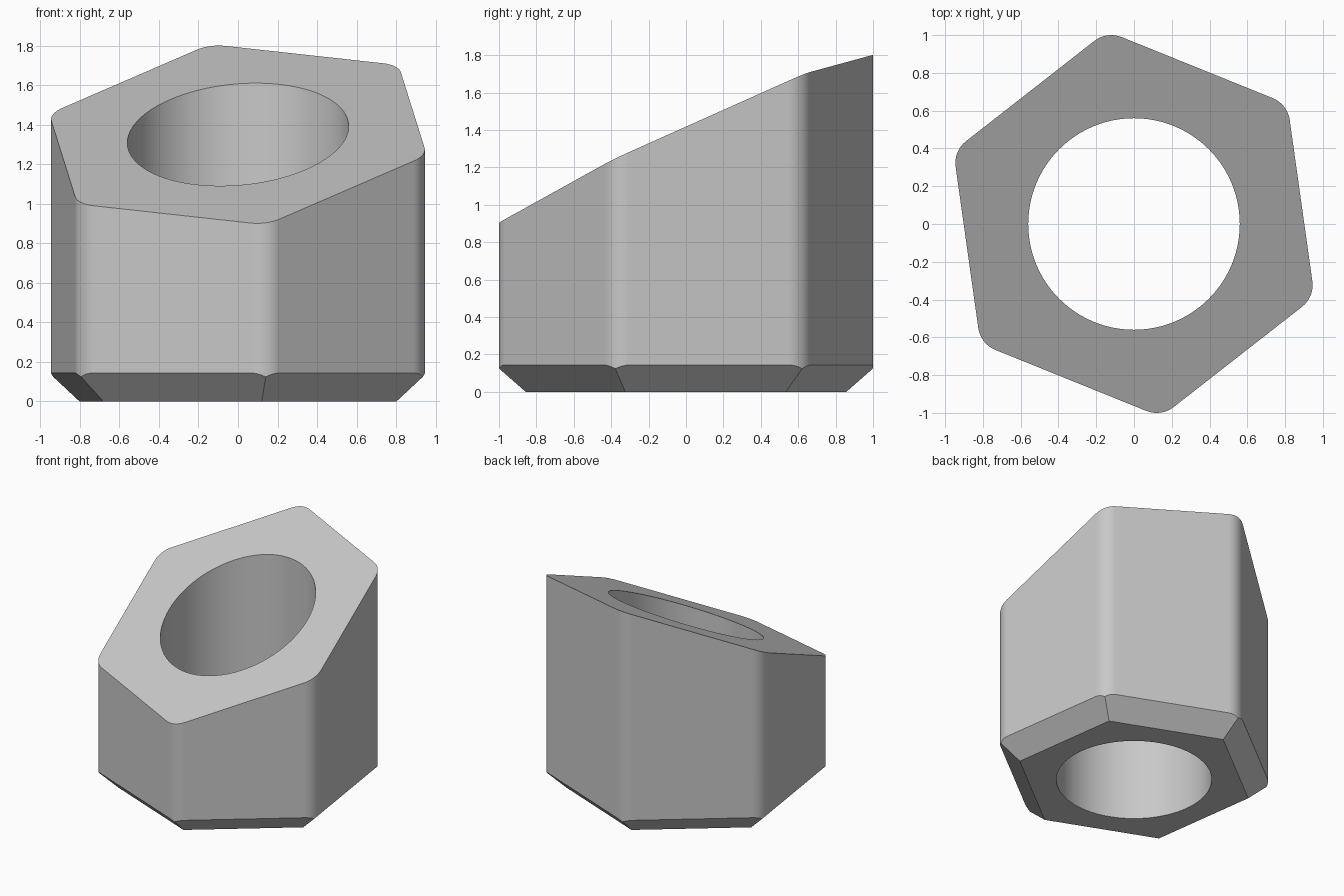
import bpy
import bmesh
from math import cos, sin, pi, radians, sqrt
from mathutils import Vector

cube = bpy.data.objects.get("Cube")
if cube:
    bpy.data.objects.remove(cube, do_unlink=True)

APOTHEM, CORNER_RADIUS, TURN = 0.893, 0.146, radians(8)
FOOT_APOTHEM, BORE_RADIUS = 0.75, 0.56
TOP_CENTRE, TOP_NORMAL = Vector((0, 0, 1.35)), Vector((-0.075, -0.458, 1))
ARC_STEPS = 8

grey = bpy.data.materials.new("plain grey")
grey.use_nodes = True
colour = (0.58, 0.58, 0.58, 1)
grey.diffuse_color = colour
grey.node_tree.nodes["Principled BSDF"].inputs["Base Color"].default_value = colour


def cut(bm, point, normal):
    """Slice away everything on the normal side and cap the opening."""
    geom = bm.verts[:] + bm.edges[:] + bm.faces[:]
    result = bmesh.ops.bisect_plane(bm, geom=geom, dist=1e-5, plane_co=point,
                                    plane_no=normal, clear_outer=True)
    rim = [e for e in result["geom_cut"] if isinstance(e, bmesh.types.BMEdge)]
    bmesh.ops.holes_fill(bm, edges=rim, sides=0)


# Hexagonal prism with rounded upright edges
bm = bmesh.new()
ring = []
centre_distance = (APOTHEM - CORNER_RADIUS) * 2 / sqrt(3)
for k in range(6):
    corner = TURN + pi / 6 + k * pi / 3
    for step in range(ARC_STEPS + 1):
        a = corner + (step / ARC_STEPS - 0.5) * pi / 3
        ring.append(bm.verts.new((
            centre_distance * cos(corner) + CORNER_RADIUS * cos(a),
            centre_distance * sin(corner) + CORNER_RADIUS * sin(a), 0)))
base = bm.faces.new(ring)
extruded = bmesh.ops.extrude_face_region(bm, geom=[base])
top = [v for v in extruded["geom"] if isinstance(v, bmesh.types.BMVert)]
bmesh.ops.translate(bm, verts=top, vec=(0, 0, 2.2))
bmesh.ops.recalc_face_normals(bm, faces=bm.faces)

# Slanted top and chamfered foot
cut(bm, TOP_CENTRE, TOP_NORMAL.normalized())
for k in range(6):
    a = TURN + k * pi / 3
    out = Vector((cos(a), sin(a), 0))
    cut(bm, out * FOOT_APOTHEM, (out - Vector((0, 0, 1))).normalized())
bmesh.ops.recalc_face_normals(bm, faces=bm.faces)
mesh = bpy.data.meshes.new("hexagonal_sleeve")
bm.to_mesh(mesh)
bm.free()
mesh.materials.append(grey)
sleeve = bpy.data.objects.new("hexagonal_sleeve", mesh)
bpy.context.collection.objects.link(sleeve)

# Round bore
bpy.ops.mesh.primitive_cylinder_add(vertices=96, radius=BORE_RADIUS, depth=4)
cutter = bpy.context.object
cutter.name = "bore_cutter"
cutter.data.materials.append(grey)
bore = sleeve.modifiers.new("bore", "BOOLEAN")
bore.operation, bore.solver, bore.object = "DIFFERENCE", "EXACT", cutter
bpy.ops.object.select_all(action="DESELECT")
sleeve.select_set(True)
bpy.context.view_layer.objects.active = sleeve
bpy.ops.object.modifier_apply(modifier="bore")
bpy.data.objects.remove(cutter, do_unlink=True)

# Smooth curves with crisp edges
bpy.ops.object.shade_smooth_by_angle(angle=radians(30))
weighted = sleeve.modifiers.new("flat_sides", "WEIGHTED_NORMAL")
weighted.keep_sharp = True
